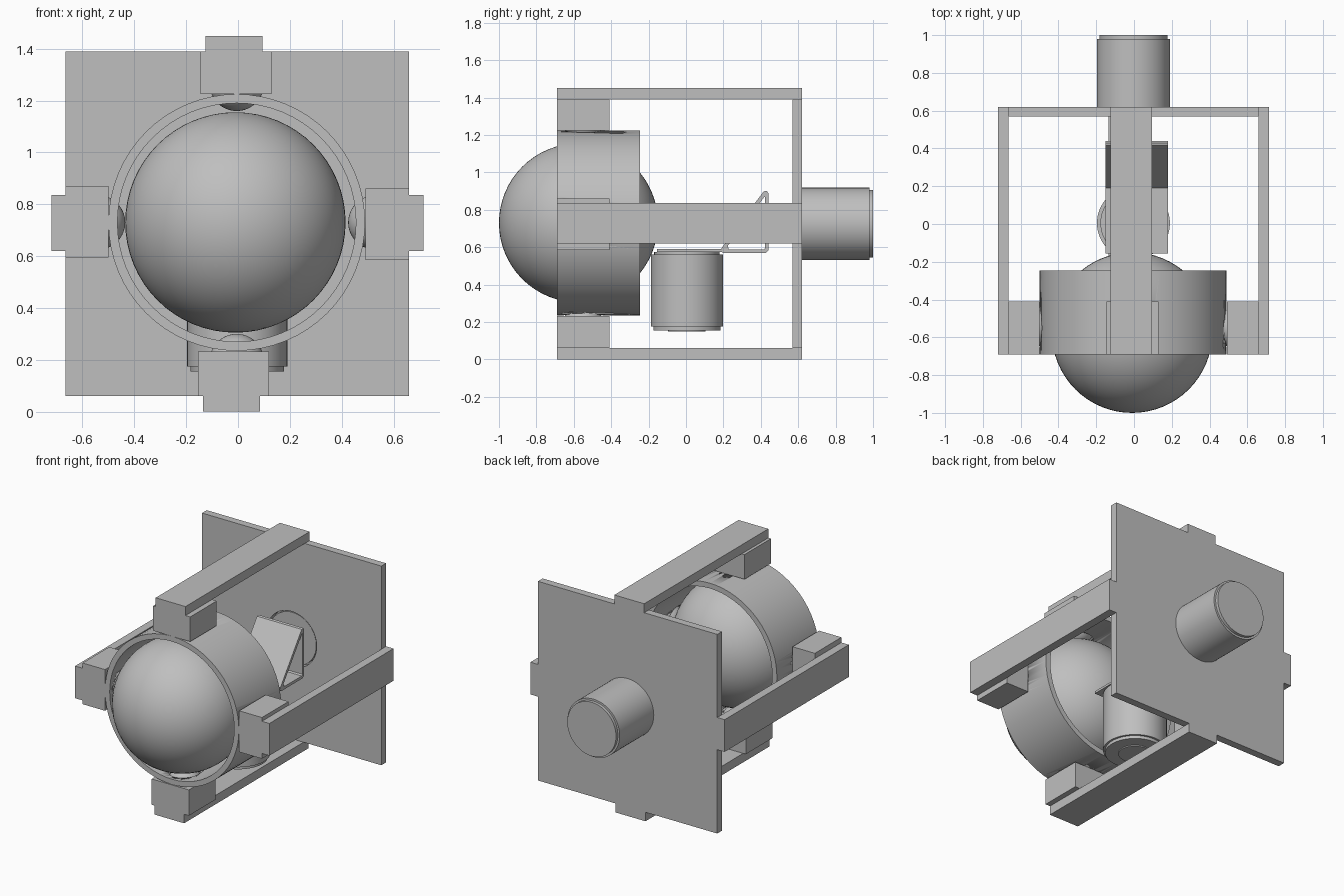
import bpy, bmesh, math
from mathutils import Vector

cube = bpy.data.objects.get("Cube")
if cube:
    bpy.data.objects.remove(cube, do_unlink=True)

grey = bpy.data.materials.new("plain grey")
grey.use_nodes = True
COLOUR = (0.52, 0.52, 0.52, 1)
grey.diffuse_color = COLOUR
grey.node_tree.nodes["Principled BSDF"].inputs["Base Color"].default_value = COLOUR

AXIS = Vector((-0.005, 0, 0.73))   # centre line of the ring and frame


def finish(name, bm, smooth=False):
    bmesh.ops.recalc_face_normals(bm, faces=bm.faces)
    mesh = bpy.data.meshes.new(name)
    bm.to_mesh(mesh)
    bm.free()
    mesh.materials.append(grey)
    obj = bpy.data.objects.new(name, mesh)
    bpy.context.collection.objects.link(obj)
    if smooth:
        bpy.ops.object.select_all(action='DESELECT')
        obj.select_set(True)
        bpy.context.view_layer.objects.active = obj
        bpy.ops.object.shade_smooth_by_angle(angle=math.radians(35))
    return obj


def box(name, x, y, z):
    bm = bmesh.new()
    bmesh.ops.create_cube(bm, size=1)
    for v in bm.verts:
        v.co = [lo + (c + 0.5) * (hi - lo) for c, (lo, hi) in zip(v.co, (x, y, z))]
    return finish(name, bm)


def ball(name, centre, radius):
    bm = bmesh.new()
    bmesh.ops.create_uvsphere(bm, u_segments=64, v_segments=32, radius=radius)
    bmesh.ops.translate(bm, verts=bm.verts, vec=centre)
    return finish(name, bm, True)


def lathe(name, profile, origin, direction, closed=False):
    """Spin (radius, distance) points around a direction."""
    bm = bmesh.new()
    verts = [bm.verts.new((r, 0, h)) for r, h in profile]
    pairs = list(zip(verts, verts[1:])) + ([(verts[-1], verts[0])] if closed else [])
    edges = [bm.edges.new(p) for p in pairs]
    bmesh.ops.spin(bm, geom=verts + edges, cent=(0, 0, 0), axis=(0, 0, 1),
                   angle=math.tau, steps=64)
    bmesh.ops.remove_doubles(bm, verts=bm.verts, dist=1e-5)
    turn = Vector((0, 0, 1)).rotation_difference(Vector(direction)).to_matrix()
    for v in bm.verts:
        v.co = turn @ v.co + Vector(origin)
    return finish(name, bm, True)


def cylinder(name, radius, length, origin, direction):
    return lathe(name, [(0, 0), (radius, 0), (radius, length), (0, length)],
                 origin, direction)


def cut(obj, cutter):
    cutter.hide_render = True
    cutter.hide_set(True)
    mod = obj.modifiers.new("cut", 'BOOLEAN')
    mod.operation = 'DIFFERENCE'
    mod.solver = 'EXACT'
    mod.object = cutter


def extrude_profile(name, loops, x0, x1):
    """Extrude an outer (y, z) loop, with an optional matching inner loop, along x."""
    bm = bmesh.new()
    rows = [[[bm.verts.new((x, y, z)) for y, z in loop] for x in (x0, x1)]
            for loop in loops]
    n = len(loops[0])
    for a, b in rows:
        for i in range(n):
            j = (i + 1) % n
            bm.faces.new((a[i], a[j], b[j], b[i]))
    for side in (0, 1):
        if len(rows) == 1:
            bm.faces.new(rows[0][side])
        else:
            outer, inner = rows[0][side], rows[1][side]
            for i in range(n):
                j = (i + 1) % n
                bm.faces.new((outer[i], outer[j], inner[j], inner[i]))
    return finish(name, bm)


# Large ball and the ring around it
ball("large_ball", (-0.01, -0.575, 0.73), 0.425)
ring = lathe("ring", [(0.46, 0), (0.495, 0), (0.495, 0.445), (0.46, 0.445)],
             AXIS + Vector((0, -0.69, 0)), (0, 1, 0), closed=True)

# Back plate
plate = box("back_plate", (-0.665, 0.66), (0.57, 0.62), (0.06, 1.39))

# Four bars with holder blocks and small rolling balls
Y_BAR, Y_BLOCK = (-0.69, 0.62), (-0.69, -0.41)
box("top_bar", (-0.125, 0.095), Y_BAR, (1.39, 1.45))
box("bottom_bar", (-0.135, 0.085), Y_BAR, (0, 0.06))
box("left_bar", (0.66, 0.715), Y_BAR, (0.62, 0.835))
box("right_bar", (-0.72, -0.665), Y_BAR, (0.62, 0.835))
blocks = {
    "top": ((-0.145, 0.13), (1.225, 1.39), (0, 0, 1)),
    "bottom": ((-0.155, 0.12), (0.06, 0.232), (0, 0, -1)),
    "left": ((0.492, 0.66), (0.585, 0.86), (1, 0, 0)),
    "right": ((-0.665, -0.5), (0.595, 0.87), (-1, 0, 0)),
}
for side, (x, z, d) in blocks.items():
    d = Vector(d)
    hub = AXIS + Vector((0, -0.55, 0))
    block = box(side + "_block", x, Y_BLOCK, z)
    socket = cylinder(side + "_socket_cutter", 0.106, 0.16, hub + d * 0.4, d)
    cut(ring, socket)
    cut(block, socket)
    ball(side + "_small_ball", hub + d * 0.535, 0.105)


# Two motors, each with a stepped cap at the far end
def motor(name, face, direction, neck, length):
    lathe(name, [(0, 0), (0.175, 0), (0.175, neck), (0.193, neck),
                 (0.193, length), (0.18, length), (0.18, length + 0.02), (0, length + 0.02)],
          face, direction)


motor("rear_motor", (-0.003, 0.58, 0.725), (0, 1, 0), 0.04, 0.4)
motor("lower_motor", (-0.003, 0.005, 0.575), (0, 0, -1), 0.015, 0.4)
cylinder("lower_motor_end", 0.1, 0.01, (-0.003, 0.005, 0.158), (0, 0, -1))
cut(plate, cylinder("plate_hole_cutter", 0.185, 0.2, (-0.003, 0.5, 0.725), (0, 1, 0)))
cylinder("rear_motor_boss", 0.06, 0.012, (-0.003, 0.57, 0.725), (0, 1, 0))

# Bracket: flat tongue over the lower motor and a hollow triangular stand
extrude_profile("bracket_tongue",
                [[(-0.155, 0.575), (0.21, 0.575), (0.21, 0.59), (-0.155, 0.59)]], -0.15, 0.18)
outer = [(0.19, 0.575), (0.2, 0.568), (0.425, 0.568), (0.44, 0.583),
         (0.44, 0.89), (0.43, 0.902), (0.415, 0.898), (0.19, 0.595)]
inner = [(0.225, 0.6), (0.23, 0.587), (0.415, 0.587), (0.423, 0.595),
         (0.423, 0.865), (0.422, 0.87), (0.418, 0.868), (0.225, 0.61)]
extrude_profile("bracket_stand", [outer, inner], -0.15, 0.18)
